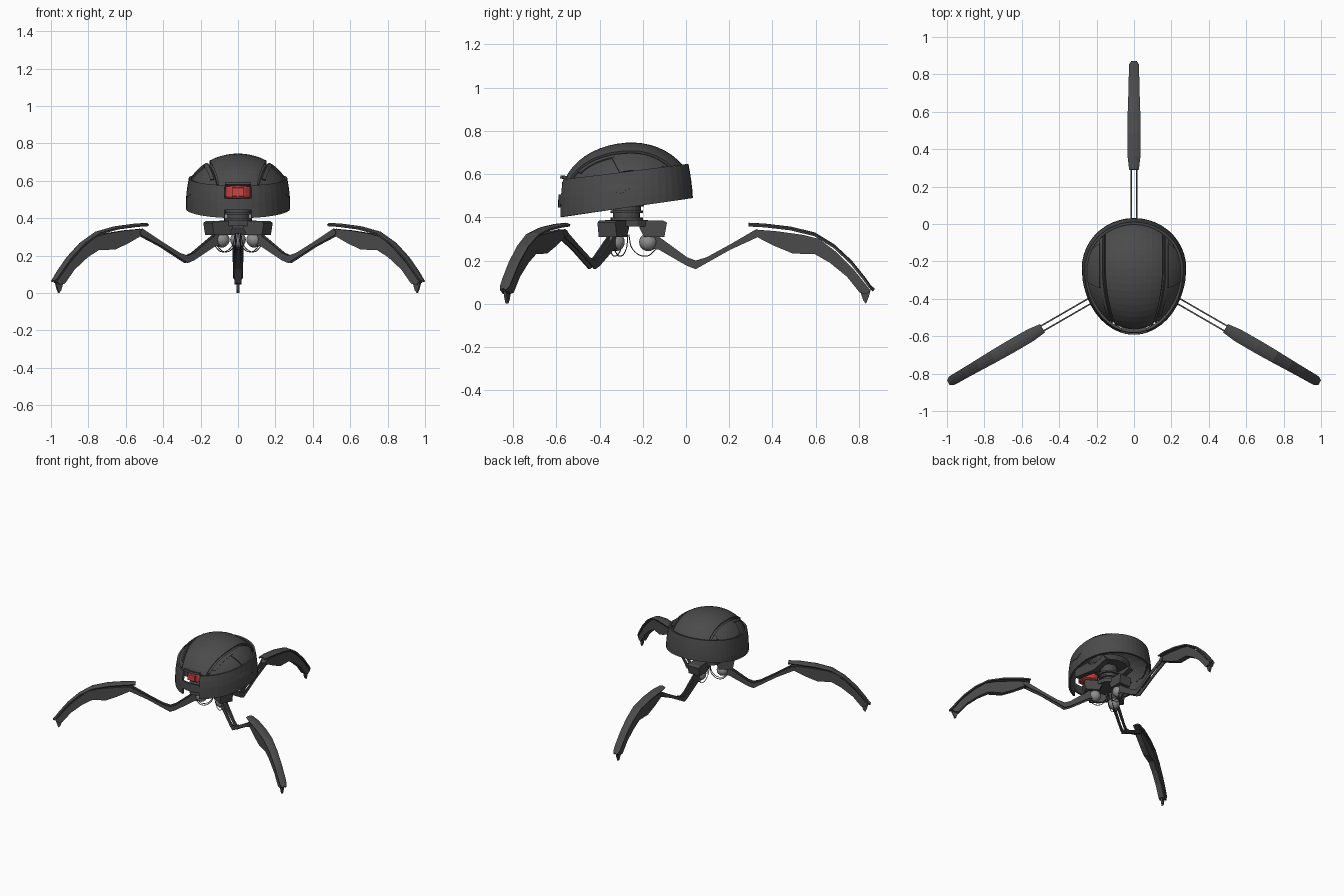
import bpy, bmesh
from math import sin, cos, asin, radians, sqrt, pi
from mathutils import Matrix, Vector

cube = bpy.data.objects.get("Cube")
if cube:
    bpy.data.objects.remove(cube)

HUB_Y = -0.275


def material(name, rgb):
    m = bpy.data.materials.new(name)
    m.use_nodes = True
    m.diffuse_color = (*rgb, 1)
    bsdf = m.node_tree.nodes["Principled BSDF"]
    bsdf.inputs["Base Color"].default_value = (*rgb, 1)
    bsdf.inputs["Roughness"].default_value = 0.6
    return m


DARK = material("dark_grey", (0.07, 0.07, 0.07))
STEEL = material("light_steel", (0.27, 0.27, 0.27))
RED = material("eye_red", (0.62, 0.06, 0.06))


def finish(name, bm, mat, place=None):
    bmesh.ops.recalc_face_normals(bm, faces=bm.faces)
    if place:
        bm.transform(place)
    me = bpy.data.meshes.new(name)
    bm.to_mesh(me)
    bm.free()
    me.materials.append(mat)
    ob = bpy.data.objects.new(name, me)
    bpy.context.collection.objects.link(ob)
    return ob


def patch(name, f, nu, nv, thick, mat=DARK, place=None):
    """Curved sheet from a function of u and v in 0..1, given thickness."""
    bm = bmesh.new()
    rows = [[bm.verts.new(f(i / nu, j / nv)) for i in range(nu + 1)] for j in range(nv + 1)]
    for a, b in zip(rows, rows[1:]):
        for i in range(nu):
            bm.faces.new((a[i], a[i + 1], b[i + 1], b[i]))
    ob = finish(name, bm, mat, place)
    mod = ob.modifiers.new("thickness", "SOLIDIFY")
    mod.thickness = thick
    mod.offset = 0
    return ob


def prism(name, pts, x0, x1, mat=DARK, place=None):
    """Side profile of (y, z) points extruded along x."""
    bm = bmesh.new()
    face = bm.faces.new([bm.verts.new((x0, y, z)) for y, z in pts])
    new = bmesh.ops.extrude_face_region(bm, geom=[face])["geom"]
    bmesh.ops.translate(bm, vec=(x1 - x0, 0, 0), verts=[v for v in new if isinstance(v, bmesh.types.BMVert)])
    return finish(name, bm, mat, place)


def cylinder(name, r0, r1, depth, loc, mat=DARK, axis="Z", place=None, sides=20):
    bm = bmesh.new()
    bmesh.ops.create_cone(bm, cap_ends=True, segments=sides, radius1=r0, radius2=r1, depth=depth)
    if axis == "X":
        bm.transform(Matrix.Rotation(pi / 2, 4, "Y"))
    bm.transform(Matrix.Translation(loc))
    return finish(name, bm, mat, place)


# Domed shell: an egg-shaped ellipsoid addressed by a fore-aft and a cross angle
def dome(s, a, scale=1.0):
    ry = 0.32 if cos(s) > 0 else 0.28
    return (0.28 * sin(a) * scale,
            -0.25 - ry * cos(s) * cos(a) * scale,
            0.5 + 0.24 * sin(s) * cos(a) * scale)


def seam(s):
    """Cross angle of the edge of the middle panel."""
    return asin((0.15 - 0.055 * max(0, cos(s)) ** 2) / 0.28)


def lerp(a, b, t):
    return a + (b - a) * t


def mid_panel(u, v):
    s = radians(lerp(18, 152, v))
    return dome(s, seam(s) * (2 * u - 1))


patch("middle_shell_panel", mid_panel, 10, 18, 0.012)
patch("inner_shell", lambda u, v: dome(radians(lerp(22, 155, v)), radians(lerp(-85, 85, u)), 0.94), 16, 14, 0.008)

for side, sg in (("left", 1), ("right", -1)):
    def side_panel(u, v):
        s = radians(lerp(16, 158, v))
        return dome(s, sg * lerp(seam(s) + 0.05, radians(82), u), 0.975)

    def raised(u, v):
        return dome(radians(lerp(68, 132, v)), sg * radians(lerp(40, 62, u)), 0.995)

    def ridge(u, v):
        s = radians(lerp(30, 148, v))
        return dome(s, sg * (seam(s) + lerp(0.07, 0.15, u)), 0.995)

    patch(side + "_shell_panel", side_panel, 7, 18, 0.012)
    patch(side + "_raised_plate", raised, 4, 8, 0.014)
    patch(side + "_shell_ridge", ridge, 1, 16, 0.012)


# Lower skirt band, open at the front around the eye
def skirt_point(ang, t, low=None, high=None):
    ex, ey = sin(ang), -cos(ang)
    y = -0.235 + (0.35 if ey < 0 else 0.26) * ey
    z0 = 0.40 + (y + 0.585) * 0.145 if low is None else low
    z1 = 0.575 + (y + 0.57) * 0.12 if high is None else high
    z = lerp(z0, z1, t)
    k = 1 - 0.075 * max(0, (z - 0.48) / 0.16) ** 1.6
    return (0.272 * ex * k, -0.235 + (y + 0.235) * k, z)


SLOT = asin(0.07 / 0.272)
patch("skirt_band", lambda u, v: skirt_point(lerp(SLOT, 2 * pi - SLOT, u), v), 40, 4, 0.014)
patch("eye_lower_lip", lambda u, v: skirt_point(lerp(-SLOT, SLOT, u), v, 0.445, 0.505), 6, 1, 0.014)
patch("eye_brow", lambda u, v: skirt_point(lerp(-SLOT, SLOT, u), v, 0.578, 0.592), 6, 1, 0.02)

# Eye: faceted drum with a bevelled rim and a centre lens
eye = cylinder("eye", 0.068, 0.068, 0.072, (0, -0.5, 0.541), RED, sides=12)
bev = eye.modifiers.new("rim", "BEVEL")
bev.width = 0.014
bev.segments = 2
bev.limit_method = "ANGLE"
prism("eye_lens", [(-0.574, 0.52), (-0.574, 0.562), (-0.55, 0.57), (-0.55, 0.512)], -0.03, 0.03, RED)

# Neck rings and the mechanism inside the shell
for i, (r, z, h) in enumerate([(0.075, 0.392, 0.016), (0.062, 0.41, 0.03), (0.075, 0.425, 0.012),
                               (0.066, 0.44, 0.03), (0.08, 0.456, 0.014), (0.06, 0.5, 0.09)]):
    cylinder(f"neck_ring_{i + 1}", r, r, h, (0, HUB_Y, z))
cylinder("inner_platform", 0.13, 0.15, 0.03, (0, HUB_Y, 0.535))
for side, sg in (("left", 1), ("right", -1)):
    prism(side + "_inner_strut", [(-0.5, 0.5), (-0.5, 0.56), (-0.2, 0.56), (-0.16, 0.5), (-0.3, 0.47)],
          sg * 0.085, sg * 0.125)
cylinder("hub_plate", 0.1, 0.1, 0.03, (0, HUB_Y, 0.372), sides=12)

# Leg profiles, as (distance from hub, height)
ARM = [(0.09, 0.31), (0.15, 0.31), (0.28, 0.215), (0.32, 0.2), (0.37, 0.215), (0.48, 0.275), (0.6, 0.345),
       (0.62, 0.325), (0.6, 0.305), (0.48, 0.25), (0.4, 0.205), (0.32, 0.16), (0.28, 0.175), (0.15, 0.25),
       (0.09, 0.26)]
SHIN = [(0.575, 0.325), (0.6, 0.343), (0.7, 0.335), (0.82, 0.318), (0.89, 0.3), (0.97, 0.24), (1.05, 0.16),
        (1.11, 0.085), (1.13, 0.06), (1.11, 0.045), (1.08, 0.05), (1.02, 0.125), (0.94, 0.19), (0.87, 0.23),
        (0.77, 0.232), (0.69, 0.265), (0.62, 0.3)]
SPIKE = [(1.075, 0.075), (1.13, 0.065), (1.12, 0.03), (1.108, 0), (1.095, 0.015)]
CLAMP = [(0.06, 0.385), (0.17, 0.385), (0.187, 0.375), (0.175, 0.31), (0.08, 0.31), (0.06, 0.35)]
# Armour spine, as (distance, height, half width)
SPINE = [(0.565, 0.37, 0.024), (0.64, 0.366, 0.033), (0.76, 0.352, 0.034), (0.87, 0.325, 0.032),
         (0.96, 0.27, 0.029), (1.04, 0.195, 0.027), (1.1, 0.12, 0.026), (1.125, 0.085, 0.024),
         (1.143, 0.068, 0.012)]


def armour(u, v):
    r, z, w = SPINE[round(v * (len(SPINE) - 1))]
    x = 2 * u - 1
    return (w * x, r, z - 0.008 * x * x)


def cable(name, pts, place):
    cu = bpy.data.curves.new(name, "CURVE")
    cu.dimensions = "3D"
    cu.bevel_depth = 0.0025
    cu.bevel_resolution = 1
    cu.resolution_u = 6
    sp = cu.splines.new("BEZIER")
    sp.bezier_points.add(len(pts) - 1)
    for p, co in zip(sp.bezier_points, pts):
        p.co = place @ Vector(co)
        p.handle_left_type = p.handle_right_type = "AUTO"
    cu.materials.append(DARK)
    bpy.context.collection.objects.link(bpy.data.objects.new(name, cu))


for leg, deg in (("back", 0), ("front_left", -120), ("front_right", 120)):
    place = Matrix.Translation((0, HUB_Y, 0)) @ Matrix.Rotation(radians(deg), 4, "Z")
    prism(leg + "_hip_clamp", CLAMP, -0.048, 0.048, place=place)
    bm = bmesh.new()
    bmesh.ops.create_uvsphere(bm, u_segments=16, v_segments=10, radius=0.042)
    bm.transform(Matrix.Translation((0, 0.1, 0.285)))
    ball = finish(leg + "_hip_ball", bm, STEEL, place)
    for p in ball.data.polygons:
        p.use_smooth = True
    for side, sg in (("left", 1), ("right", -1)):
        prism(f"{leg}_arm_{side}_plate", ARM, sg * 0.011, sg * 0.019, place=place)
        cable(f"{leg}_{side}_cable", [(sg * 0.012, 0.01, 0.32), (sg * 0.014, 0.03, 0.25),
                                      (sg * 0.014, 0.09, 0.22), (sg * 0.012, 0.14, 0.255)], place)
    cylinder(leg + "_knee_pin", 0.017, 0.017, 0.05, (0, 0.6, 0.324), axis="X", place=place, sides=12)
    prism(leg + "_shin", SHIN, -0.02, 0.02, place=place)
    prism(leg + "_foot_spike", SPIKE, -0.007, 0.007, place=place)
    patch(leg + "_shin_armour", armour, 4, len(SPINE) - 1, 0.01, place=place)
